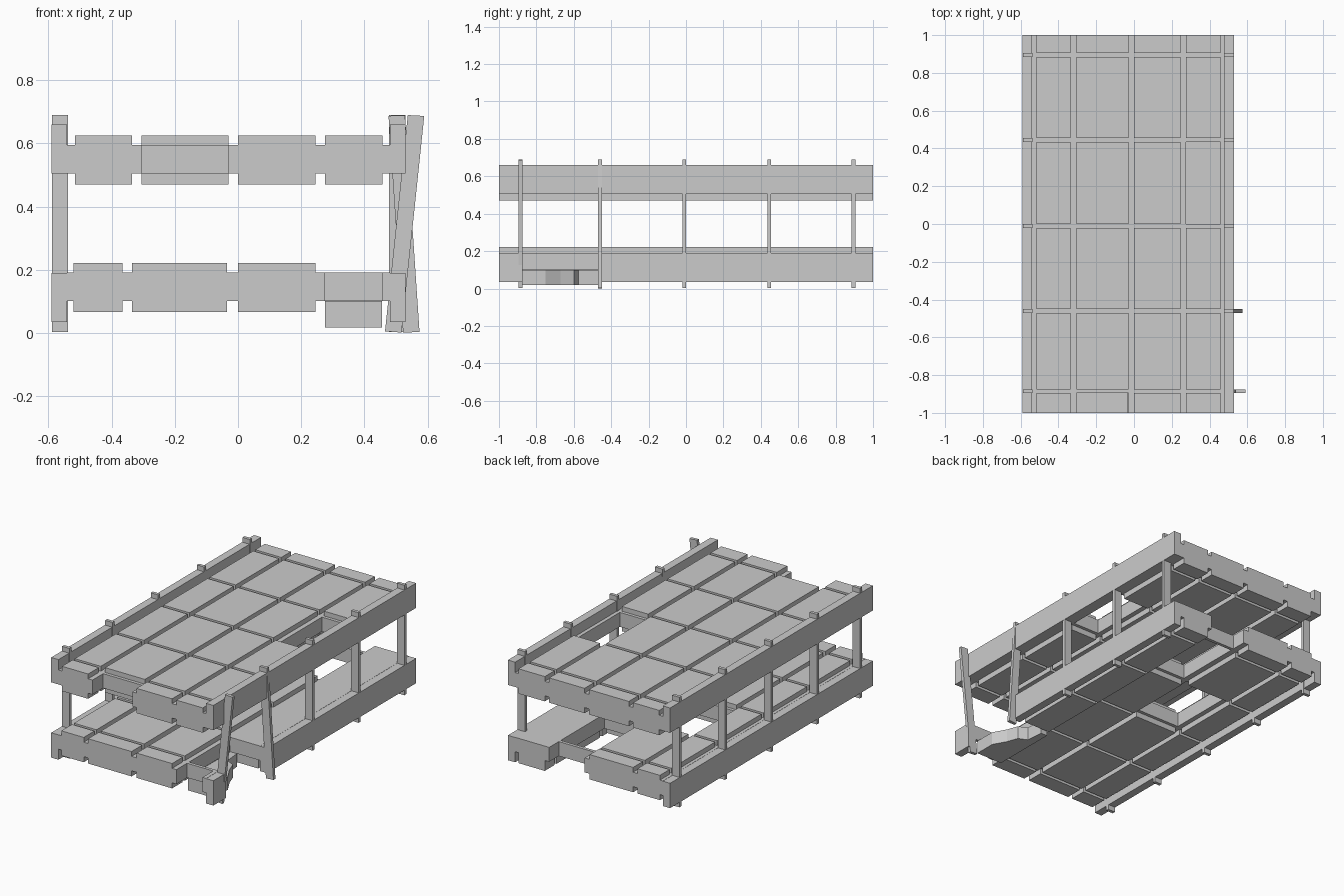
import bpy, bmesh
from math import atan2
from mathutils import Vector

if "Cube" in bpy.data.objects:
    bpy.data.objects.remove(bpy.data.objects["Cube"])


def mesh_object(name, bm):
    bmesh.ops.recalc_face_normals(bm, faces=bm.faces)
    me = bpy.data.meshes.new(name)
    bm.to_mesh(me)
    bm.free()
    ob = bpy.data.objects.new(name, me)
    bpy.context.collection.objects.link(ob)
    return ob


def boxes(name, spans):
    """One object from boxes given as (x0, x1, y0, y1, z0, z1)."""
    bm = bmesh.new()
    for x0, x1, y0, y1, z0, z1 in spans:
        for v in bmesh.ops.create_cube(bm, size=1)["verts"]:
            v.co = Vector(((x0 + x1) / 2 + v.co.x * (x1 - x0),
                           (y0 + y1) / 2 + v.co.y * (y1 - y0),
                           (z0 + z1) / 2 + v.co.z * (z1 - z0)))
    return mesh_object(name, bm)


def prism(name, pts, direction):
    """Extrude a closed outline."""
    bm = bmesh.new()
    face = bm.faces.new([bm.verts.new(p) for p in pts])
    ext = bmesh.ops.extrude_face_region(bm, geom=[face])
    bmesh.ops.translate(bm, vec=direction,
                        verts=[g for g in ext["geom"] if isinstance(g, bmesh.types.BMVert)])
    return mesh_object(name, bm)


LEFT, RIGHT = (-0.59, -0.54), (0.48, 0.53)
BARS_Y = [-0.885, -0.46, -0.01, 0.445, 0.895]
HALF = 0.01
EDGES = [-1] + [e for y in BARS_Y for e in (y - HALF, y + HALF)] + [1]
ROWS = [(EDGES[i], EDGES[i + 1]) for i in range(0, len(EDGES), 2)]


def deck(name, base, cols, missing, sunk=None, broken_row=None):
    # Blocks between the lattice bars
    blocks = []
    for c, (x0, x1) in enumerate(cols):
        for r, (y0, y1) in enumerate(ROWS):
            if (c, r) not in missing:
                z = base - (0.03 if c == sunk else 0)
                blocks.append((x0, x1, y0, y1, z, z + 0.155))
    boxes(name + "_blocks", blocks)

    # Lengthwise and crosswise lattice bars
    z0, z1 = base + 0.035, base + 0.125
    xs = [LEFT[1]] + [e for c in cols for e in c] + [RIGHT[0]]
    bars = []
    for i in range(0, len(xs), 2):
        for r, (y0, y1) in enumerate(ROWS):
            if not (i == len(xs) - 2 and r == broken_row):
                bars.append((xs[i], xs[i + 1], y0, y1, z0, z1))
    bars += [(LEFT[1], RIGHT[0], y - HALF, y + HALF, z0, z1) for y in BARS_Y]
    boxes(name + "_lattice", bars)


deck("upper_deck", 0.47,
     [(-0.515, -0.335), (-0.305, -0.03), (0, 0.245), (0.275, 0.457)],
     {(1, 0), (3, 3)})
deck("lower_deck", 0.066,
     [(-0.52, -0.365), (-0.335, -0.035), (0, 0.245), (0.275, 0.455)],
     {(3, 0), (3, 1), (1, 3), (2, 4), (2, 5)}, sunk=3, broken_row=1)

# Side rails; the lower right one has a broken-out section
boxes("upper_rails", [(*s, -1, 1, 0.505, 0.66) for s in (LEFT, RIGHT)])
boxes("lower_left_rail", [(*LEFT, -1, 1, 0.035, 0.19)])
boxes("lower_right_rail", [(*RIGHT, -1, -0.875, 0.035, 0.19),
                           (*RIGHT, -0.47, 1, 0.035, 0.19)])

# Upright posts with ends poking through the rails
boxes("left_posts", [(-0.588, -0.538, y - HALF, y + HALF, 0.003, 0.69) for y in BARS_Y])
boxes("right_posts", [(0.477, 0.529, y - HALF, y + HALF, 0.003, 0.69) for y in BARS_Y[2:]])

# Two loosened posts leaning in opposite directions
for name, y, xb, xt in (("front_leaning_post", BARS_Y[0], 0.491, 0.563),
                        ("second_leaning_post", BARS_Y[1], 0.548, 0.502)):
    a, w, d = -atan2(xt - xb, 0.68), 0.026, (xt - xb) * 0.04
    prism(name, [(xb - w, y - HALF, 0.003 + d), (xb + w, y - HALF, 0.003 - d * 0.5),
                 (xt + w, y - HALF, 0.688 - d * 0.5), (xt - w, y - HALF, 0.688 + d * 0.5)],
          (0, 2 * HALF, 0))

# Broken remains of a fallen block with a jagged side
outline = [(0.275, -0.885), (0.455, -0.885), (0.455, -0.75), (0.41, -0.67),
           (0.385, -0.60), (0.33, -0.575), (0.32, -0.465), (0.275, -0.465)]
prism("fallen_block", [(x, y, 0.018) for x, y in outline], (0, 0, 0.082))
